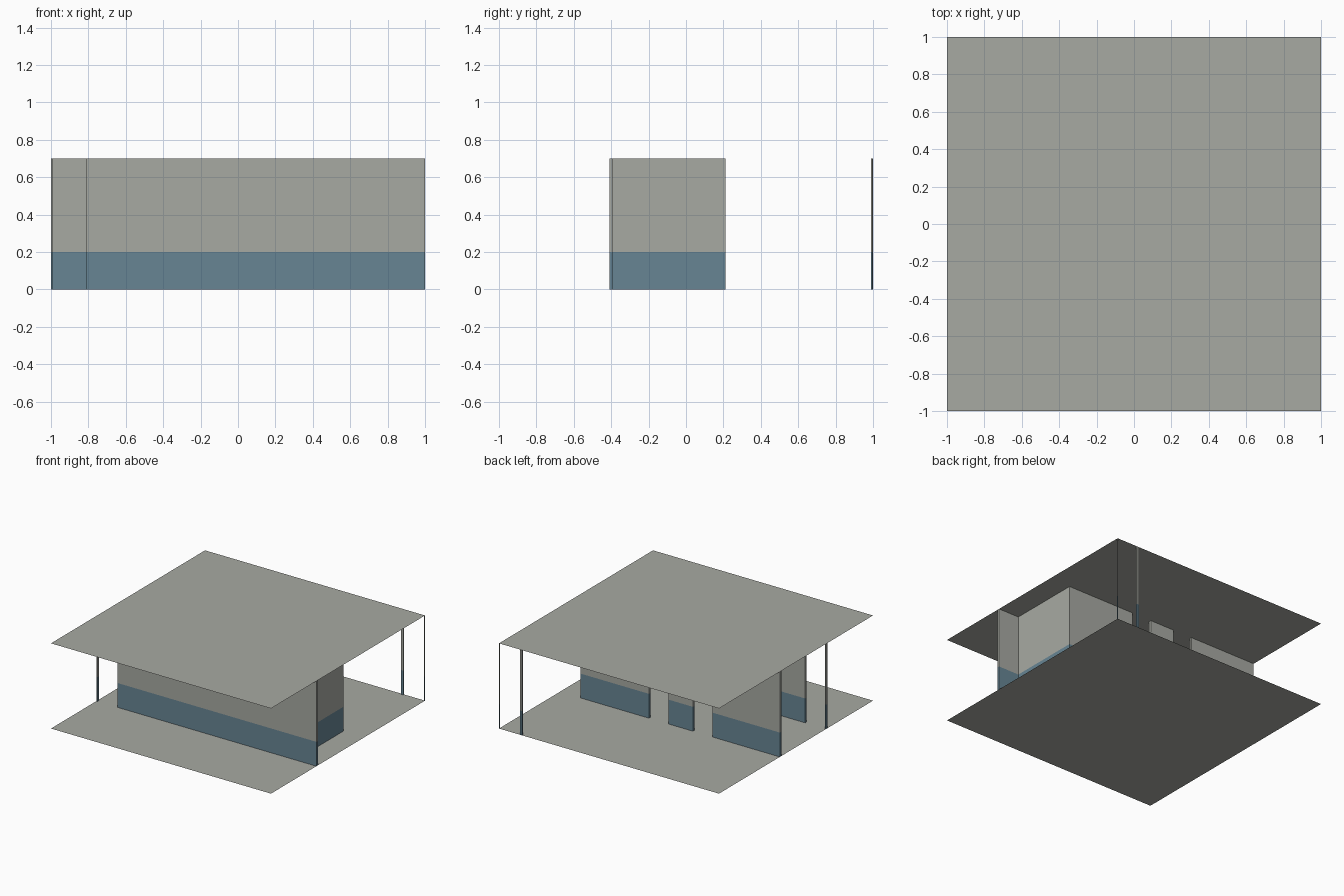
import bpy
import bmesh

cube = bpy.data.objects.get("Cube")
if cube:
    bpy.data.objects.remove(cube, do_unlink=True)

HEIGHT = 0.7      # ceiling level
DADO = 0.2        # top of the painted lower band


def make_material(name, rgb):
    mat = bpy.data.materials.new(name)
    mat.use_nodes = True
    mat.diffuse_color = (*rgb, 1)
    mat.node_tree.nodes["Principled BSDF"].inputs["Base Color"].default_value = (*rgb, 1)
    return mat


grey = make_material("warm_grey", (0.39, 0.40, 0.365))
blue = make_material("slate_blue", (0.136, 0.235, 0.296))


def finish(name, bm):
    mesh = bpy.data.meshes.new(name)
    bm.to_mesh(mesh)
    bm.free()
    mesh.materials.append(grey)
    mesh.materials.append(blue)
    obj = bpy.data.objects.new(name, mesh)
    bpy.context.collection.objects.link(obj)
    return obj


def slab(name, z):
    """Square sheet covering the whole plan."""
    bm = bmesh.new()
    bmesh.ops.create_grid(bm, x_segments=1, y_segments=1, size=1)
    bmesh.ops.translate(bm, verts=bm.verts, vec=(0, 0, z))
    finish(name, bm)


def wall(name, x0, x1, y0, y1):
    """Upright box, cut at the dado and painted blue below it."""
    bm = bmesh.new()
    bmesh.ops.create_cube(bm, size=1)
    for v in bm.verts:
        v.co = (x1 if v.co.x > 0 else x0,
                y1 if v.co.y > 0 else y0,
                HEIGHT if v.co.z > 0 else 0)
    bmesh.ops.bisect_plane(bm, geom=bm.verts[:] + bm.edges[:] + bm.faces[:],
                           plane_co=(0, 0, DADO), plane_no=(0, 0, 1))
    # Floor and ceiling already close the ends
    caps = [f for f in bm.faces if abs(f.normal.z) > 0.5]
    bmesh.ops.delete(bm, geom=caps, context='FACES_ONLY')
    for f in bm.faces:
        f.material_index = int(f.calc_center_median().z < DADO)
    finish(name, bm)


# Floor and ceiling
slab("floor", 0)
slab("ceiling", HEIGHT)

# Long front wall and the side wall joining it
wall("front_wall", -0.81, 1, -0.41, -0.39)
wall("side_wall", 0.79, 0.81, -0.39, 0.21)

# Back wall in three pieces with doorways between
for i, (x0, x1) in enumerate([(0.19, 0.79), (-0.21, 0.01), (-1, -0.39)]):
    wall(f"back_wall_{i + 1}", x0, x1, 0.19, 0.21)

# Slim posts on the outer edges
wall("right_edge_post", -1, -0.99, -0.41, -0.39)
wall("back_edge_post", 0.79, 0.81, 0.99, 1)
wall("corner_post", 0.995, 1, 0.995, 1)
